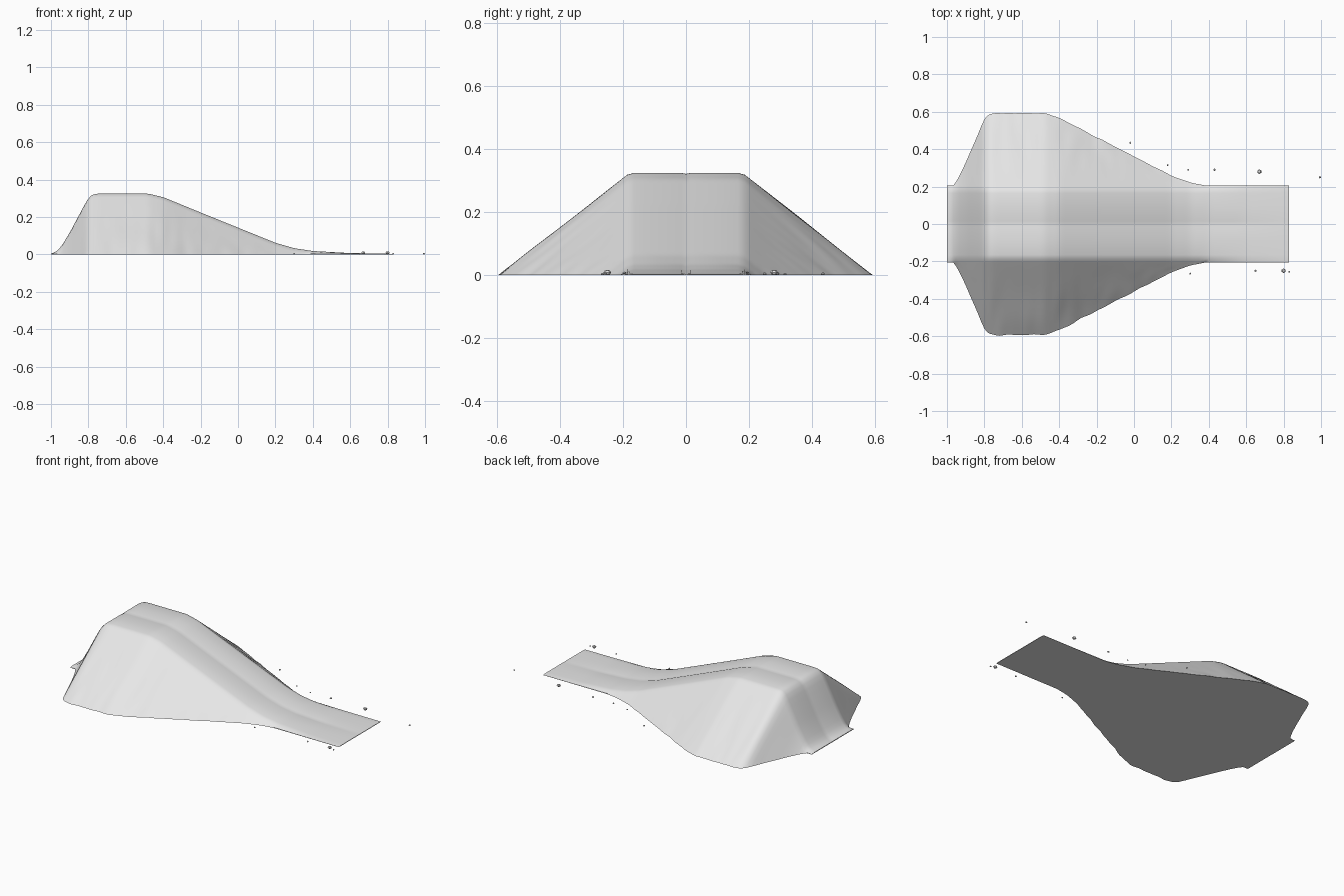
import bpy
import bmesh
from mathutils import Vector, noise

cube = bpy.data.objects.get("Cube")
if cube:
    bpy.data.objects.remove(cube)

grey = bpy.data.materials.new("plain grey")
grey.use_nodes = True
grey.diffuse_color = (0.8, 0.8, 0.8, 1)
grey.node_tree.nodes["Principled BSDF"].inputs["Base Color"].default_value = (0.8, 0.8, 0.8, 1)

# Height of the crest along the ramp
CREST = [(-1, .003), (-.975, .012), (-.95, .035), (-.9, .115), (-.85, .21), (-.8, .302),
         (-.78, .32), (-.75, .325), (-.48, .325), (-.4, .306), (-.2, .224), (0, .143),
         (.2, .062), (.3, .033), (.4, .018), (.6, .007), (.83, .003)]
SLOPE_STEPS = 10
STATIONS = 110


def crest(x):
    for (x0, z0), (x1, z1) in zip(CREST, CREST[1:]):
        if x <= x1:
            return z0 + (z1 - z0) * max(0, x - x0) / (x1 - x0)
    return CREST[-1][1]


def height(x):
    return sum(crest(x + d * .012) for d in (-1, 0, 1)) / 3


def half_section(x, side):
    """Points from beside the centre line, over the shoulder, down to the ground."""
    h = height(x)
    drop = min(.02, h * .8)
    points = [(.015, h), (.09, h), (.165, h), (.187, h - drop * .3), (.205, h - drop)]
    foot = .205 + 1.27 * max(0, h - .02)
    top = h - drop
    for k in range(1, SLOPE_STEPS + 1):
        t = k / SLOPE_STEPS
        ripple = h * t * .03 * noise.noise(Vector((x * 16, t * 2, side * 5)))
        points.append((.205 + (foot - .205) * t + ripple, top * (1 - t)))
    return [(y * side, z) for y, z in points]


# Embankment: cross-sections lofted along x, closed below and at both ends
bm = bmesh.new()
rings = []
for i in range(STATIONS + 1):
    x = -1 + 1.83 * i / STATIONS
    h = height(x)
    section = half_section(x, -1)[::-1] + [(0, h - min(.003, h * .3))] + half_section(x, 1)
    rings.append([bm.verts.new((x, y, z)) for y, z in section])
for a, b in zip(rings, rings[1:]):
    for j in range(len(a)):
        k = (j + 1) % len(a)
        bm.faces.new((a[j], a[k], b[k], b[j]))
bm.faces.new(rings[0])
bm.faces.new(rings[-1])
bmesh.ops.recalc_face_normals(bm, faces=bm.faces)
mesh = bpy.data.meshes.new("embankment")
bm.to_mesh(mesh)
bm.free()
mesh.materials.append(grey)
ramp = bpy.data.objects.new("embankment", mesh)
bpy.context.collection.objects.link(ramp)
bpy.ops.object.select_all(action='DESELECT')
ramp.select_set(True)
bpy.context.view_layer.objects.active = ramp
bpy.ops.object.shade_smooth_by_angle(angle=.6)

# Loose pebbles beside the ramp: x, y, radius
PEBBLES = [(-.02, .435, .006), (.18, .315, .005), (.29, .29, .005), (.43, .29, .007),
           (.67, .28, .012), (.994, .25, .006), (.3, -.265, .005), (.65, -.25, .006),
           (.8, -.25, .012), (.83, -.255, .005)]
for x, y, r in PEBBLES:
    bpy.ops.mesh.primitive_uv_sphere_add(segments=6, ring_count=4, radius=r, location=(x, y, r * .7))
    pebble = bpy.context.object
    pebble.name = "pebble"
    pebble.scale.z = .7
    pebble.data.materials.append(grey)
